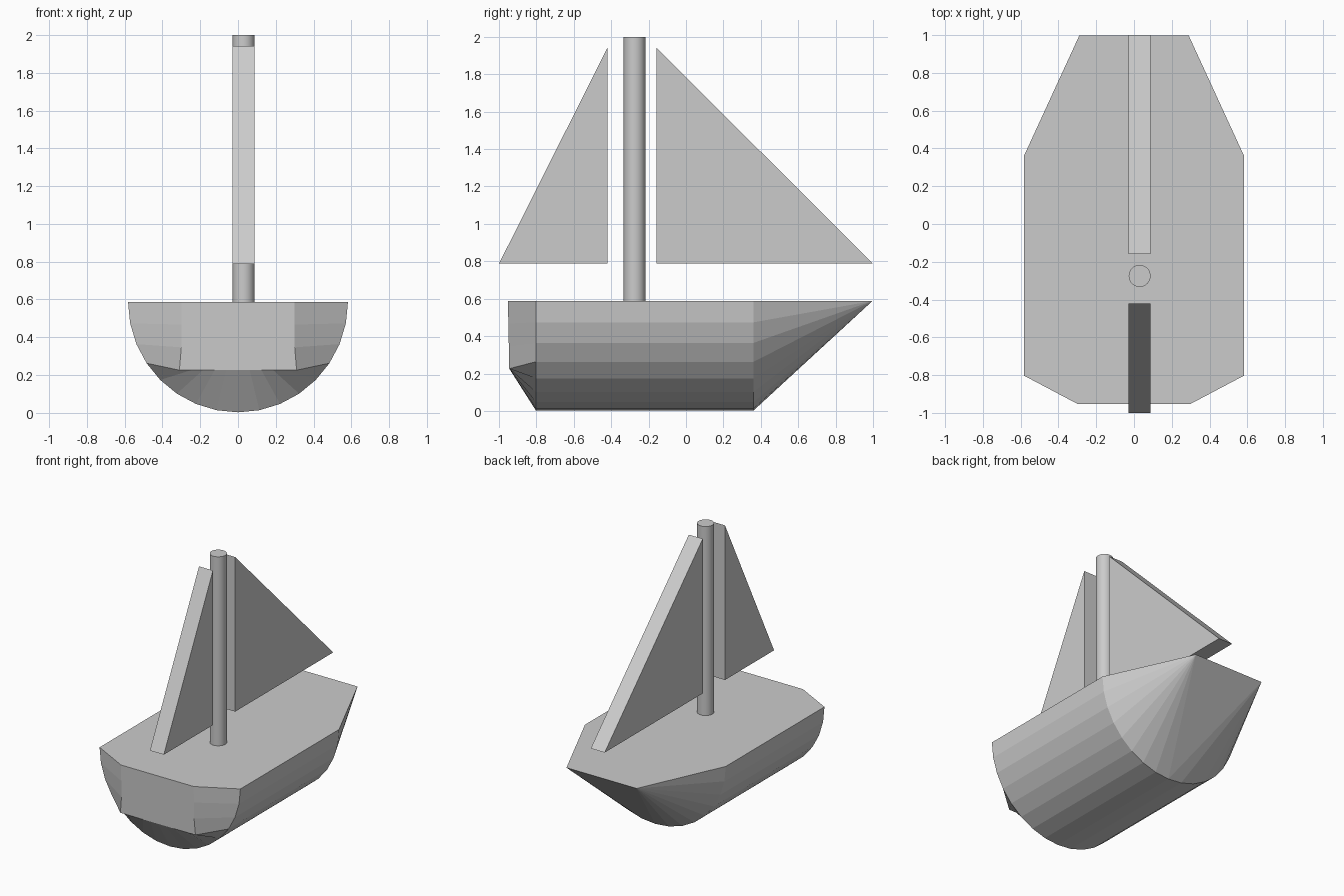
import bpy, bmesh, math

if "Cube" in bpy.data.objects:
    bpy.data.objects.remove(bpy.data.objects["Cube"])

DECK = 0.588


def finish(bm, name):
    bmesh.ops.remove_doubles(bm, verts=bm.verts, dist=0.0005)
    bmesh.ops.recalc_face_normals(bm, faces=bm.faces)
    mesh = bpy.data.meshes.new(name)
    bm.to_mesh(mesh)
    bm.free()
    obj = bpy.data.objects.new(name, mesh)
    bpy.context.collection.objects.link(obj)
    return obj


def lerp(a, b, t):
    return a + (b - a) * t


# Hull: half sections lofted from stern to bow, then mirrored on x
def arc(y):
    angles = [math.pi / 16 * i for i in range(9)]
    return [(0.582 * math.cos(a), y, DECK - 0.585 * math.sin(a)) for a in angles]


side = [(0.3, lerp(-0.952, -0.945, i / 3), lerp(DECK, 0.226, i / 3)) for i in range(3)]
bottom = [(lerp(0.31, 0, i / 5), -0.945, 0.226) for i in range(6)]
bow = [(0.29, 0.997, DECK)] * 9
sections = [side + bottom, arc(-0.803), arc(0.362), bow]

bm = bmesh.new()
for sx in (1, -1):
    rings = [[bm.verts.new((sx * x, y, z)) for x, y, z in s] for s in sections]
    for a, b in zip(rings, rings[1:]):
        for i in range(8):
            bm.faces.new((a[i], a[i + 1], b[i + 1], b[i]))


def quad(*pts):
    bm.faces.new([bm.verts.new(p) for p in pts])


# Deck panels, sloping bow underside and transom close the shell
for a, b in zip(sections, sections[1:]):
    (xa, ya, za), (xb, yb, zb) = a[0], b[0]
    quad((-xa, ya, za), (xa, ya, za), (xb, yb, zb), (-xb, yb, zb))
quad(sections[2][8], bow[0], (-bow[0][0], *bow[0][1:]))
stern = sections[0]
quad(*stern, *[(-x, y, z) for x, y, z in reversed(stern[:-1])])
finish(bm, "hull")

# Mast
bpy.ops.mesh.primitive_cylinder_add(vertices=32, radius=0.058, depth=2 - DECK,
                                    location=(0.03, -0.275, (2 + DECK) / 2))
mast = bpy.context.object
mast.name = "mast"
bpy.ops.object.shade_smooth_by_angle(angle=math.radians(30))


# Sails: thick triangular plates
def sail(name, y_mast, y_tip):
    sb = bmesh.new()
    verts = [sb.verts.new((-0.028, y, z)) for y, z in
             ((y_mast, 0.787), (y_tip, 0.787), (y_mast, 1.942))]
    face = sb.faces.new(verts)
    ext = bmesh.ops.extrude_face_region(sb, geom=[face])
    moved = [g for g in ext["geom"] if isinstance(g, bmesh.types.BMVert)]
    bmesh.ops.translate(sb, verts=moved, vec=(0.115, 0, 0))
    if len(sb.faces) == 4:
        sb.faces.new(verts)
    finish(sb, name)


sail("front_sail", -0.42, -1.0)
sail("rear_sail", -0.158, 1.0)
